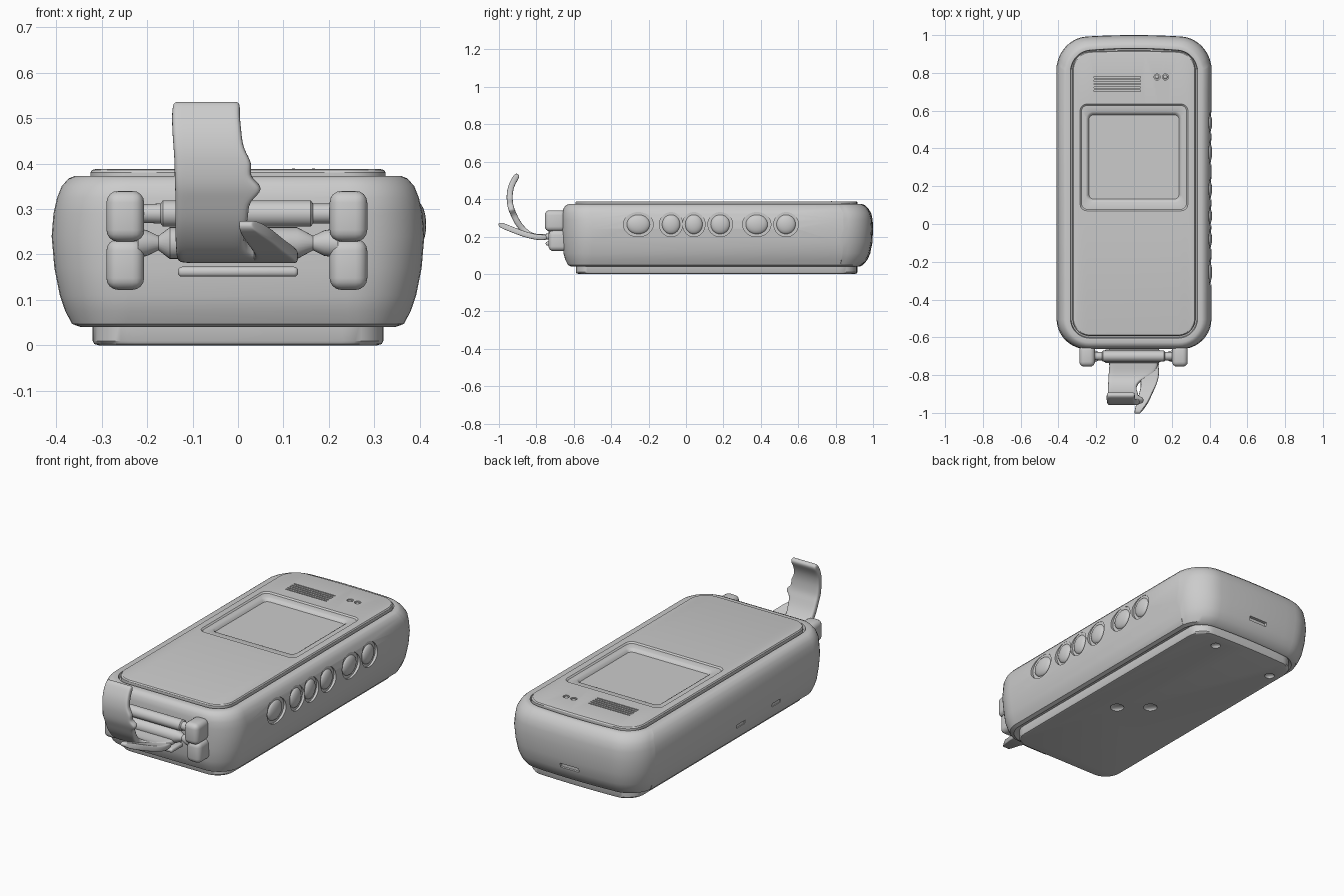
import bpy, bmesh, math
from mathutils import Matrix, Vector

if "Cube" in bpy.data.objects:
    bpy.data.objects.remove(bpy.data.objects["Cube"], do_unlink=True)

grey = bpy.data.materials.new("plain_grey")
grey.use_nodes = True
COLOUR = (0.6, 0.6, 0.6, 1)
grey.diffuse_color = COLOUR
grey.node_tree.nodes["Principled BSDF"].inputs["Base Color"].default_value = COLOUR


def finish(name, bm, angle=35):
    bmesh.ops.recalc_face_normals(bm, faces=bm.faces)
    mesh = bpy.data.meshes.new(name)
    bm.to_mesh(mesh)
    bm.free()
    ob = bpy.data.objects.new(name, mesh)
    bpy.context.collection.objects.link(ob)
    mesh.materials.append(grey)
    smooth(ob, angle)
    return ob


def smooth(ob, angle=35):
    bpy.ops.object.select_all(action="DESELECT")
    bpy.context.view_layer.objects.active = ob
    ob.select_set(True)
    bpy.ops.object.shade_smooth_by_angle(angle=math.radians(angle))


def ring(z, hw, y0, y1, r, bow=0.0, steps=10):
    """Rounded rectangle, with an optional bowed back edge."""
    pts = []
    corners = [(hw - r, y1 - r), (r - hw, y1 - r), (r - hw, y0 + r), (hw - r, y0 + r)]
    for i, (cx, cy) in enumerate(corners):
        for k in range(steps + 1):
            a = math.pi / 2 * (i + k / steps)
            pts.append(Vector((cx + r * math.cos(a), cy + r * math.sin(a), z)))
        if i == 0:
            pts += [Vector(((hw - r) * (1 - j / 4), y1, z)) for j in range(1, 8)]
    for p in pts:
        if p.y > y1 - r:
            p.y -= bow * (p.x / hw) ** 2
    return pts


def loft(name, rings, angle=35):
    bm = bmesh.new()
    loops = [[bm.verts.new(p) for p in pts] for pts in rings]
    n = len(loops[0])
    for a, b in zip(loops, loops[1:]):
        for i in range(n):
            bm.faces.new((a[i], a[(i + 1) % n], b[(i + 1) % n], b[i]))
    bm.faces.new(loops[0])
    bm.faces.new(loops[-1])
    return finish(name, bm, angle)


def box(bm, centre, size):
    m = Matrix.Translation(centre) @ Matrix.Diagonal((*size, 1))
    bmesh.ops.create_cube(bm, size=1, matrix=m)


def ball(bm, centre, size):
    m = Matrix.Translation(centre) @ Matrix.Diagonal((*size, 1))
    bmesh.ops.create_uvsphere(bm, u_segments=32, v_segments=16, radius=1, matrix=m)


def disc(bm, centre, ry, rz, depth, axis="X"):
    turn = Matrix.Rotation(math.pi / 2, 4, "Y") if axis == "X" else Matrix()
    m = Matrix.Translation(centre) @ Matrix.Diagonal((1, ry / rz, 1, 1)) @ turn
    bmesh.ops.create_cone(bm, cap_ends=True, segments=32, radius1=rz, radius2=rz,
                          depth=depth, matrix=m)


def cut(target, bm):
    cutter = finish("cutter", bm)
    cutter.hide_render = True
    mod = target.modifiers.new("cut", "BOOLEAN")
    mod.operation, mod.solver, mod.use_self = "DIFFERENCE", "EXACT", True
    mod.object = cutter
    bpy.context.view_layer.objects.active = target
    bpy.ops.object.modifier_apply(modifier=mod.name)
    bpy.data.objects.remove(cutter, do_unlink=True)
    smooth(target)


# Main case: bulging sides, stepped down where the two cover panels sit
case_levels = [
    (0.050, 0.325, -0.595, 0.925, 0.10), (0.040, 0.345, -0.615, 0.930, 0.11),
    (0.047, 0.365, -0.630, 0.945, 0.12), (0.075, 0.380, -0.645, 0.970, 0.14),
    (0.110, 0.392, -0.655, 0.985, 0.15), (0.170, 0.404, -0.660, 0.997, 0.16),
    (0.240, 0.410, -0.662, 1.000, 0.16), (0.290, 0.406, -0.662, 0.998, 0.16),
    (0.325, 0.398, -0.660, 0.990, 0.15), (0.350, 0.388, -0.655, 0.975, 0.15),
    (0.367, 0.373, -0.643, 0.957, 0.14), (0.373, 0.358, -0.628, 0.944, 0.12),
    (0.372, 0.336, -0.604, 0.930, 0.10), (0.352, 0.333, -0.600, 0.927, 0.10)]
case = loft("case", [ring(*lv, bow=0.02) for lv in case_levels])

# Side buttons: oval pockets with a domed key in each
buttons = [(-0.255, 0.080), (-0.080, 0.062), (0.042, 0.060),
           (0.183, 0.066), (0.378, 0.076), (0.535, 0.066)]
pockets = bmesh.new()
for y, r in buttons:
    disc(pockets, (0.44, y, 0.265), r, 0.066, 0.09)
# Charging slot at the back and two small slots low on the plain side
box(pockets, (0, 1.0, 0.13), (0.11, 0.05, 0.022))
for y in (0.1, -0.2):
    box(pockets, (-0.405, y, 0.13), (0.03, 0.07, 0.02))
cut(case, pockets)
for i, (y, r) in enumerate(buttons):
    bm = bmesh.new()
    ball(bm, (0.392, y, 0.265), (0.022, r * 0.78, 0.052))
    finish(f"side_button_{i + 1}", bm)

# Front cover with a stepped, sunken screen
cover = loft("top_cover", [
    ring(0.345, 0.325, -0.592, 0.918, 0.09, 0.01),
    ring(0.380, 0.325, -0.592, 0.918, 0.09, 0.01),
    ring(0.386, 0.321, -0.588, 0.914, 0.09, 0.01),
    ring(0.388, 0.312, -0.579, 0.905, 0.08, 0.01),
    ring(0.388, 0.285, 0.070, 0.635, 0.035),
    ring(0.381, 0.278, 0.077, 0.628, 0.032),
    ring(0.381, 0.252, 0.115, 0.595, 0.035),
    ring(0.376, 0.244, 0.124, 0.586, 0.030),
    ring(0.365, 0.238, 0.132, 0.578, 0.025)], 30)
grille = bmesh.new()
for k in range(5):
    box(grille, (-0.088, 0.705 + 0.018 * k, 0.39), (0.245, 0.007, 0.02))
for x in (0.122, 0.166):
    disc(grille, (x, 0.778, 0.39), 0.016, 0.016, 0.02, "Z")
cut(cover, grille)
for i, x in enumerate((0.122, 0.166)):
    bm = bmesh.new()
    ball(bm, (x, 0.778, 0.38), (0.011, 0.011, 0.009))
    finish(f"indicator_{i + 1}", bm)

# Rear cover with shallow dents
base = loft("bottom_cover", [
    ring(0.000, 0.306, -0.575, 0.903, 0.08, 0.01),
    ring(0.003, 0.316, -0.585, 0.913, 0.09, 0.01),
    ring(0.010, 0.320, -0.589, 0.917, 0.09, 0.01),
    ring(0.060, 0.320, -0.589, 0.917, 0.09, 0.01)])
dents = bmesh.new()
for x, y, r in ((0.13, 0.02, 0.035), (0.0, 0.13, 0.035), (0.15, 0.83, 0.025), (-0.26, 0.77, 0.025)):
    ball(dents, (x, y, 0), (r, r, 0.015))
cut(base, dents)

# Hinge knuckles, each with an upper and a lower lobe
for side, x in (("right", -0.248), ("left", 0.243)):
    for part, z, depth in (("upper", 0.284, 0.092), ("lower", 0.178, 0.088)):
        bm = bmesh.new()
        box(bm, (x, -0.745 + depth / 2 + 0.02 * (part == "lower"), z), (0.083, depth + 0.02, 0.112))
        bmesh.ops.bevel(bm, geom=bm.edges[:], offset=0.026, segments=4, profile=0.5,
                        affect="EDGES")
        finish(f"hinge_{part}_{side}", bm)


def rod(name, y, z, stations):
    """Turned bar along x from (x, radius) stations."""
    rings = [[Vector((x, y + r * math.cos(a), z + r * math.sin(a)))
              for a in (math.tau * k / 24 for k in range(24))] for x, r in stations]
    loft(name, rings)


rod("upper_hinge_bar", -0.70, 0.29, [(-0.22, 0.02), (-0.17, 0.022), (-0.165, 0.029),
                                     (0.16, 0.029), (0.165, 0.022), (0.22, 0.022)])
rod("lower_hinge_bar", -0.70, 0.225, [(-0.22, 0.033), (-0.2, 0.028), (-0.175, 0.016), (-0.15, 0.035),
                                      (0.13, 0.035), (0.165, 0.016), (0.19, 0.028), (0.22, 0.033)])
bm = bmesh.new()
box(bm, (0, -0.70, 0.162), (0.265, 0.10, 0.022))
bmesh.ops.bevel(bm, geom=bm.edges[:], offset=0.009, segments=3, profile=0.5, affect="EDGES")
finish("clip_lip", bm)


def ribbon(name, stations, thick):
    """Curved strip from (y, z, left x, right x) stations."""
    bm = bmesh.new()
    rows = [[bm.verts.new((a + (b - a) * t, y, z)) for t in (0, 0.1, 0.5, 0.9, 1)]
            for y, z, a, b in stations]
    for p, q in zip(rows, rows[1:]):
        for i in range(4):
            bm.faces.new((p[i], p[i + 1], q[i + 1], q[i]))
    ob = finish(name, bm, 60)
    sol = ob.modifiers.new("thickness", "SOLIDIFY")
    sol.thickness, sol.offset = thick, 0
    sub = ob.modifiers.new("rounding", "SUBSURF")
    sub.levels = sub.render_levels = 2


# Upturned clip with a toothed edge, and its torn side tongue
ribbon("clip_strap", [
    (-0.66, 0.205, -0.13, 0.13), (-0.74, 0.200, -0.13, 0.13), (-0.79, 0.195, -0.135, 0.12),
    (-0.835, 0.205, -0.137, 0.02), (-0.875, 0.24, -0.138, 0.01), (-0.905, 0.28, -0.138, 0.025),
    (-0.922, 0.32, -0.138, 0.022), (-0.934, 0.345, -0.139, 0.065), (-0.940, 0.37, -0.140, 0.022),
    (-0.943, 0.40, -0.140, 0.035), (-0.943, 0.43, -0.142, 0.012), (-0.935, 0.47, -0.145, 0.008),
    (-0.917, 0.505, -0.146, 0.004), (-0.898, 0.535, -0.144, 0.006)], 0.032)
ribbon("clip_tongue", [
    (-0.74, 0.195, 0.0, 0.13), (-0.79, 0.195, 0.02, 0.135), (-0.84, 0.205, 0.04, 0.125),
    (-0.89, 0.222, 0.03, 0.10), (-0.95, 0.245, 0.012, 0.075), (-1.005, 0.268, 0.0, 0.03)], 0.03)
